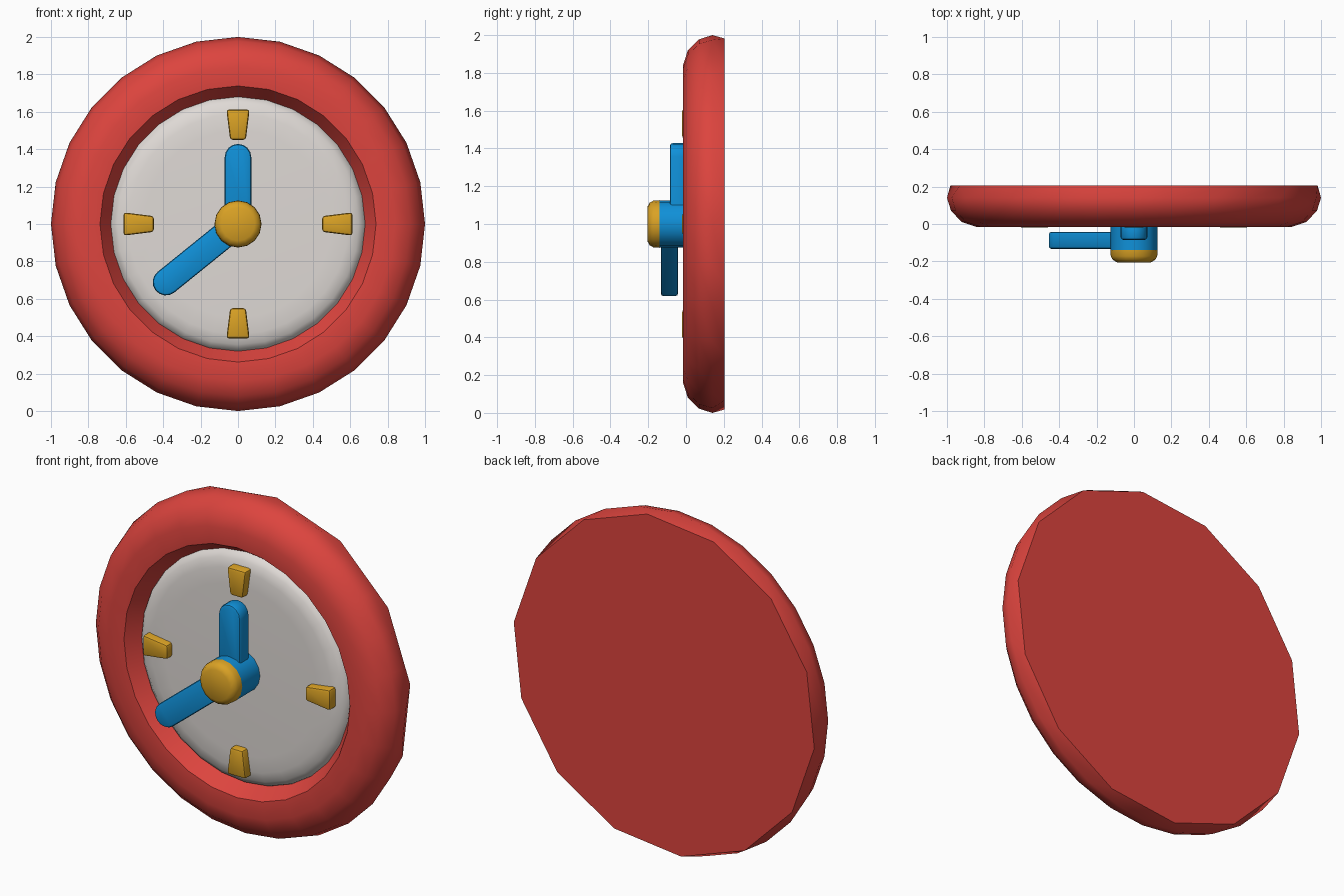
import bpy, bmesh, math
from mathutils import Matrix, Vector

if "Cube" in bpy.data.objects:
    bpy.data.objects.remove(bpy.data.objects["Cube"])

CENTRE = 1.0  # height of the clock's axis


def material(name, rgb):
    m = bpy.data.materials.new(name)
    m.diffuse_color = (*rgb, 1)
    m.use_nodes = True
    m.node_tree.nodes["Principled BSDF"].inputs["Base Color"].default_value = m.diffuse_color
    return m


RED = material("red", (0.72, 0.058, 0.048))
WHITE = material("warm white", (0.74, 0.70, 0.67))
BLUE = material("blue", (0.005, 0.28, 0.69))
GOLD = material("gold", (0.70, 0.36, 0.018))


def finish(name, bm, mat, angle=40):
    bmesh.ops.recalc_face_normals(bm, faces=bm.faces)
    me = bpy.data.meshes.new(name)
    bm.to_mesh(me)
    bm.free()
    ob = bpy.data.objects.new(name, me)
    bpy.context.collection.objects.link(ob)
    me.materials.append(mat)
    bpy.ops.object.select_all(action='DESELECT')
    ob.select_set(True)
    bpy.context.view_layer.objects.active = ob
    bpy.ops.object.shade_smooth_by_angle(angle=math.radians(angle))
    return ob


def ring(bm, y, r, n, turn=0.0):
    return [bm.verts.new((r * math.sin(turn + i * math.tau / n), y,
                          CENTRE + r * math.cos(turn + i * math.tau / n)))
            for i in range(n)]


def lathe(bm, profile, n):
    """Revolve (y, radius) points about the clock axis, capping the start."""
    rings = [ring(bm, y, r, n) for y, r in profile]
    bm.faces.new(rings[0])
    for a, b in zip(rings, rings[1:]):
        for i in range(n):
            j = (i + 1) % n
            bm.faces.new((a[i], a[j], b[j], b[i]))
    return rings[-1]


def turned(name, profile, n, mat):
    bm = bmesh.new()
    bm.faces.new(lathe(bm, profile, n))
    return finish(name, bm, mat)


def plate(name, outline, y0, y1, turn, mat, bevel):
    """Extrude an (x, z) outline from y0 back to y1, bevel its front edge, turn about the axis."""
    bm = bmesh.new()
    front = bm.faces.new([bm.verts.new((x, y0, z)) for x, z in outline])
    back = [bm.verts.new((x, y1, z)) for x, z in outline]
    fv = list(front.verts)
    rim = list(front.edges)
    for i in range(len(fv)):
        j = (i + 1) % len(fv)
        bm.faces.new((fv[i], fv[j], back[j], back[i]))
    bm.faces.new(back)
    if len(outline) == 4:  # corner edges of simple blocks are rounded too
        rim += [e for e in bm.edges if abs(e.verts[0].co.y - e.verts[1].co.y) > 0.01]
    else:
        rim += [e for e in bm.edges if all(abs(v.co.y - y1) < 1e-5 for v in e.verts)]
    bmesh.ops.bevel(bm, geom=rim, offset=bevel, segments=2, profile=0.5, affect='EDGES')
    bm.transform(Matrix.Translation((0, 0, CENTRE)) @ Matrix.Rotation(turn, 4, 'Y'))
    return finish(name, bm, mat)


# Red case: rounded rim of 28 sides, closing to a coarser 14-sided back
bm = bmesh.new()
rim = lathe(bm, [(0.10, 0.665), (-0.010, 0.738), (-0.016, 0.84), (0.010, 0.92),
                 (0.07, 0.978), (0.14, 1.0)], 28)
back = ring(bm, 0.205, 0.988, 14, math.tau / 56)
for j in range(14):
    k = (j + 1) % 14
    bm.faces.new((rim[2 * j], rim[2 * j + 1], back[j]))
    bm.faces.new((rim[2 * j + 1], rim[(2 * j + 2) % 28], back[k], back[j]))
bm.faces.new(back)
finish("case", bm, RED)

# White dial with a softly rounded edge
turned("dial", [(0.09, 0.685), (0.065, 0.675), (0.042, 0.645), (0.030, 0.59),
                (0.027, 0.50)], 28, WHITE)

# Four tapered hour markers
for i in range(4):
    plate(f"hour_marker_{i + 1}",
          [(-0.042, 0.45), (0.042, 0.45), (0.062, 0.612), (-0.062, 0.612)],
          -0.02, 0.06, i * math.pi / 2, GOLD, 0.015)


# Hands: bars with a round tip
def hand(name, length, y0, y1, turn):
    w = 0.071
    tip = [(w * math.cos(math.pi * i / 8), length + w * math.sin(math.pi * i / 8))
           for i in range(9)]
    plate(name, [(-w, 0), (w, 0)] + tip, y0, y1, turn, BLUE, 0.014)


hand("hour_hand", 0.357, -0.085, 0.005, 0)
hand("minute_hand", 0.495, -0.133, -0.042, math.atan2(-0.39, -0.315))

# Hub and its gold cap
turned("hub", [(0.04, 0.125), (-0.14, 0.125)], 16, BLUE)
turned("hub_cap", [(-0.14, 0.126), (-0.172, 0.124), (-0.192, 0.113), (-0.205, 0.09)], 16, GOLD)
